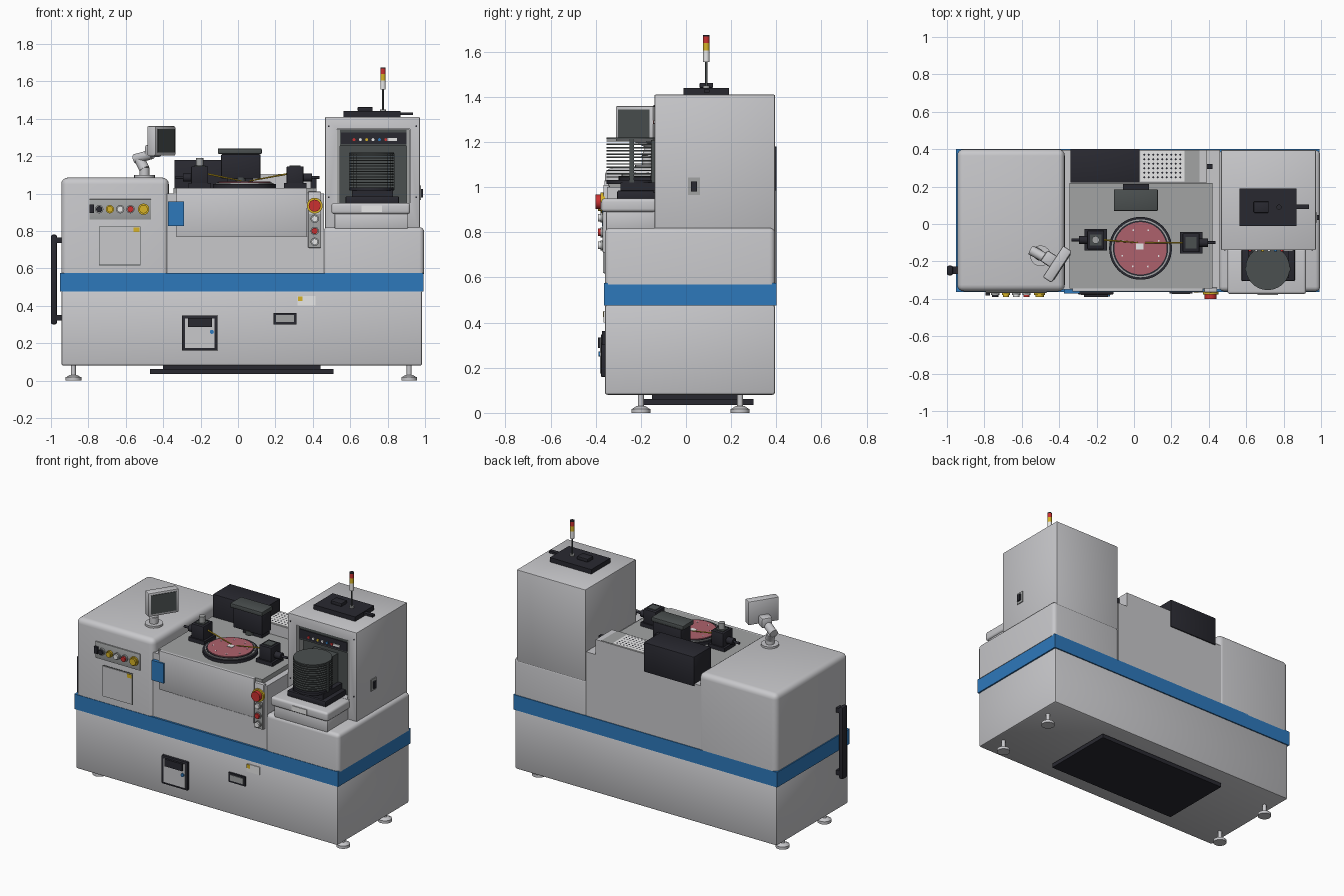
import bpy, bmesh, math
from mathutils import Vector, Matrix


def mat(name, rgb):
    m = bpy.data.materials.new(name)
    m.diffuse_color = (*rgb, 1)
    return m


LIGHT = mat("light grey", (0.58, 0.58, 0.60))
WHITE = mat("white", (0.80, 0.80, 0.80))
MID = mat("mid grey", (0.36, 0.37, 0.37))
CHAR = mat("charcoal", (0.070, 0.080, 0.080))
BLACK = mat("near black", (0.022, 0.022, 0.030))
BLUE = mat("blue", (0.027, 0.19, 0.50))
RED = mat("red", (0.60, 0.03, 0.03))
YELLOW = mat("yellow", (0.68, 0.45, 0.02))
PINK = mat("wafer pink", (0.42, 0.12, 0.15))


def finish(bm, name, m, smooth=False):
    me = bpy.data.meshes.new(name)
    bm.to_mesh(me)
    bm.free()
    me.materials.append(m)
    ob = bpy.data.objects.new(name, me)
    bpy.context.collection.objects.link(ob)
    if smooth:
        bpy.ops.object.select_all(action='DESELECT')
        ob.select_set(True)
        bpy.context.view_layer.objects.active = ob
        bpy.ops.object.shade_smooth_by_angle(angle=math.radians(35))
    return ob


def box(name, x, y, z, m, r=0, keep_bottom=False):
    """Box from (min, max) pairs, with optional rounded edges."""
    bm = bmesh.new()
    bmesh.ops.create_cube(bm, size=1)
    for v in bm.verts:
        v.co = [p[0] if c < 0 else p[1] for c, p in zip(v.co, (x, y, z))]
    if r:
        edges = [e for e in bm.edges
                 if not keep_bottom or any(v.co.z > z[0] + 1e-5 for v in e.verts)]
        bmesh.ops.bevel(bm, geom=edges, offset=r, segments=4 if r > 0.012 else 2,
                        profile=0.5, affect='EDGES')
    return finish(bm, name, m, bool(r))


def rod(name, a, b, r, m, r2=None, n=24):
    """Cylinder or cone between two points."""
    a, b = Vector(a), Vector(b)
    bm = bmesh.new()
    rot = (b - a).to_track_quat('Z', 'Y').to_matrix().to_4x4()
    bmesh.ops.create_cone(bm, cap_ends=True, segments=n, radius1=r,
                          radius2=r if r2 is None else r2, depth=(b - a).length,
                          matrix=Matrix.Translation((a + b) / 2) @ rot)
    return finish(bm, name, m, True)


def button(name, x, z, r, m, y=-0.368, d=0.022):
    rod(name + "_collar", (x, y, z), (x, y - d * 0.5, z), r, MID if m != YELLOW else YELLOW)
    rod(name, (x, y - d * 0.5, z), (x, y - d, z), r * 0.75, m)


# Lower cabinet, stripe and underside
box("base_cabinet", (-0.945, 0.985), (-0.36, 0.395), (0.08, 0.48), LIGHT, 0.012)
box("blue_stripe", (-0.952, 0.992), (-0.363, 0.40), (0.475, 0.575), BLUE)
box("bottom_plate", (-0.47, 0.51), (-0.20, 0.30), (0.035, 0.062), BLACK)
box("bottom_plate_mount", (-0.40, 0.44), (-0.15, 0.25), (0.06, 0.085), BLACK)
for x in (-0.88, 0.915):
    for y in (-0.20, 0.24):
        rod("foot_stem", (x, y, 0.015), (x, y, 0.085), 0.013, LIGHT)
        rod("foot_pad", (x, y, 0), (x, y, 0.018), 0.042, LIGHT)
        rod("foot_cone", (x, y, 0.018), (x, y, 0.03), 0.038, LIGHT, 0.02)

# Upper housings
box("left_housing", (-0.945, -0.37), (-0.36, 0.40), (0.57, 1.085), LIGHT, 0.035, True)
box("middle_housing", (-0.40, 0.46), (-0.35, 0.395), (0.57, 1.0), LIGHT)
box("right_housing", (0.455, 0.995), (-0.36, 0.395), (0.57, 0.82), LIGHT, 0.025, True)
box("front_panel", (-0.33, 0.37), (-0.362, -0.34), (0.77, 1.03), LIGHT, 0.005)
box("front_panel_lip", (-0.235, 0.365), (-0.356, -0.34), (0.73, 0.768), LIGHT)
box("deck", (-0.345, 0.42), (-0.345, 0.22), (0.99, 1.03), MID)

# Tower with a recessed load bay
tower = box("tower", (0.465, 0.972), (-0.14, 0.395), (0.80, 1.41), LIGHT, 0.006)
cutter = box("bay_cutter", (0.528, 0.92), (-0.2, -0.08), (0.95, 1.345), CHAR)
cutter.hide_render = True
cutter.hide_viewport = True
cut = tower.modifiers.new("bay", 'BOOLEAN')
cut.object = cutter
cut.operation = 'DIFFERENCE'
cut.solver = 'EXACT'
box("bay_back", (0.53, 0.918), (-0.09, -0.078), (0.95, 1.343), CHAR)
for x in (0.53, 0.902):
    box("bay_side", (x, x + 0.016), (-0.138, -0.08), (0.95, 1.343), MID)
box("bay_header", (0.53, 0.918), (-0.134, -0.08), (1.255, 1.343), CHAR)
box("bay_control_strip", (0.55, 0.90), (-0.14, -0.13), (1.265, 1.325), BLACK)
for i, m in enumerate((RED, WHITE, YELLOW, WHITE, BLUE, RED)):
    x = 0.62 + i * 0.034
    rod("bay_button", (x, -0.138, 1.288), (x, -0.146, 1.288), 0.008, m, n=12)
box("bay_label", (0.80, 0.85), (-0.145, -0.138), (1.282, 1.296), WHITE)
for x in (0.485, 0.953):
    for z in (0.98, 1.36):
        rod("tower_screw", (x, -0.139, z), (x, -0.143, z), 0.005, BLACK, n=8)

# Loading tray and wafer cassette
box("tray_support", (0.515, 0.91), (-0.355, -0.13), (0.81, 0.90), LIGHT, 0.008)
box("tray", (0.50, 0.92), (-0.375, -0.13), (0.89, 0.95), LIGHT, 0.015)
box("tray_label", (0.66, 0.77), (-0.379, -0.37), (0.90, 0.935), WHITE)
box("cassette_base", (0.575, 0.86), (-0.305, -0.09), (0.945, 0.985), BLACK, 0.006)
box("cassette_plinth", (0.61, 0.83), (-0.29, -0.09), (0.985, 1.02), BLACK)
rod("cassette_floor", (0.715, -0.235, 1.015), (0.715, -0.235, 1.032), 0.118, BLACK, n=40)
for i in range(12):
    z = 1.042 + i * 0.0145
    rod("wafer_slot", (0.715, -0.235, z), (0.715, -0.235, z + 0.006), 0.118, CHAR, n=40)
rod("cassette_lid", (0.715, -0.235, 1.212), (0.715, -0.235, 1.22), 0.118, CHAR, n=40)
for x in (0.605, 0.825):
    box("cassette_post", (x - 0.012, x + 0.012), (-0.25, -0.23), (1.02, 1.215), CHAR)
box("cassette_back", (0.63, 0.80), (-0.155, -0.09), (1.02, 1.21), CHAR)

# Tower side switch, lid unit and signal light
box("side_switch_plate", (0.965, 0.978), (0.008, 0.062), (0.965, 1.042), MID)
box("side_switch", (0.97, 0.988), (0.022, 0.048), (0.98, 1.025), BLACK)
box("lid_unit", (0.565, 0.87), (-0.01, 0.19), (1.41, 1.44), BLACK)
box("lid_block", (0.64, 0.72), (0.06, 0.12), (1.44, 1.462), BLACK, 0.004)
rod("lid_knob", (0.775, 0.09, 1.44), (0.775, 0.09, 1.45), 0.015, MID)
box("lid_stub", (0.86, 0.935), (0.08, 0.105), (1.42, 1.434), BLACK)
rod("signal_pole", (0.775, 0.09, 1.44), (0.775, 0.09, 1.56), 0.005, CHAR, n=12)
for m, z0, z1 in ((WHITE, 1.555, 1.605), (YELLOW, 1.605, 1.64),
                  (RED, 1.64, 1.668), (BLACK, 1.668, 1.675)):
    rod("signal_light", (0.775, 0.09, z0), (0.775, 0.09, z1), 0.014, m)

# Rear units on the deck
box("rear_black_unit", (-0.34, 0.03), (0.222, 0.402), (0.985, 1.18), BLACK, 0.003)
box("rear_vent_unit", (0.03, 0.39), (0.222, 0.395), (0.985, 1.10), LIGHT)
box("vent_plate", (0.035, 0.27), (0.23, 0.39), (1.098, 1.104), WHITE)
box("rear_side_plate", (0.27, 0.35), (0.224, 0.392), (1.098, 1.103), MID)
box("rear_clip", (0.39, 0.42), (0.295, 0.32), (1.03, 1.09), BLACK)
bm = bmesh.new()
for i in range(9):
    for j in range(6):
        bmesh.ops.create_circle(bm, cap_ends=True, radius=0.006, segments=8,
                                matrix=Matrix.Translation((0.055 + i * 0.024, 0.25 + j * 0.024, 1.1055)))
finish(bm, "vent_holes", BLACK)

# Chuck with wafer
c = (0.035, -0.13)
rod("chuck_ring", (*c, 1.03), (*c, 1.05), 0.168, BLACK, n=48)
rod("chuck_rim", (*c, 1.05), (*c, 1.056), 0.155, MID, n=48)
rod("chuck_inner", (*c, 1.05), (*c, 1.058), 0.148, BLACK, n=48)
rod("wafer", (*c, 1.05), (*c, 1.063), 0.14, PINK, n=48)
for i in range(8):
    a = math.radians(22 + i * 45)
    x, y = c[0] + 0.105 * math.cos(a), c[1] + 0.105 * math.sin(a)
    rod("wafer_mark", (x, y, 1.062), (x, y, 1.065), 0.005, WHITE, n=8)
box("wafer_die", (0.012, 0.05), (-0.135, -0.105), (1.062, 1.066), WHITE)

# Microscope head on its column
box("scope_column", (-0.06, 0.08), (0.14, 0.215), (1.03, 1.15), BLACK)
box("scope_body", (-0.09, 0.12), (0.08, 0.18), (1.08, 1.21), BLACK, 0.004)
box("scope_cap", (-0.108, 0.127), (0.07, 0.185), (1.212, 1.24), CHAR, 0.004)
rod("scope_lens", (0.015, 0.10, 1.055), (0.015, 0.10, 1.085), 0.025, CHAR)

# Probe manipulators with needles
for x, y, s in ((-0.205, -0.085, 1), (0.305, -0.10, -1)):
    box("probe_foot", (x - 0.06, x + 0.06), (y - 0.058, y + 0.058), (1.03, 1.055), BLACK)
    box("probe_body", (x - 0.045, x + 0.045), (y - 0.05, y + 0.05), (1.05, 1.145), BLACK, 0.004)
    box("probe_cap", (x - 0.03, x + 0.03), (y - 0.03, y + 0.03), (1.14, 1.15), CHAR)
    rod("probe_side_knob", (x - s * 0.04, y, 1.085), (x - s * 0.09, y, 1.085), 0.022, BLACK)
    rod("probe_pin", (x - s * 0.09, y, 1.085), (x - s * 0.13, y, 1.085), 0.008, BLACK)
    rod("probe_needle", (x + s * 0.04, y, 1.105), (0.04 - s * 0.02, -0.10, 1.067), 0.005, YELLOW, 0.003, 8)
rod("probe_top_knob", (-0.205, -0.085, 1.15), (-0.205, -0.085, 1.19), 0.02, MID)

# Swivel monitor: plates built flat, then turned to face front right
turn = Matrix.Translation((-0.41, -0.215, 1.28)) @ Matrix.Rotation(math.radians(57), 4, 'Z')
for ob in (box("monitor_case", (-0.1, 0.1), (-0.028, 0.028), (-0.078, 0.08), LIGHT, 0.008),
           box("monitor_screen", (-0.083, 0.083), (-0.032, -0.024), (-0.06, 0.065), CHAR),
           box("monitor_bracket", (-0.035, 0.035), (0.02, 0.085), (-0.085, -0.02), LIGHT, 0.01)):
    ob.data.transform(turn)
rod("monitor_base", (-0.50, -0.17, 1.08), (-0.50, -0.17, 1.098), 0.055, LIGHT)
rod("monitor_neck", (-0.50, -0.17, 1.098), (-0.50, -0.17, 1.14), 0.026, LIGHT)
rod("monitor_arm", (-0.50, -0.17, 1.13), (-0.525, -0.15, 1.18), 0.028, LIGHT)
rod("monitor_joint", (-0.55, -0.14, 1.185), (-0.46, -0.19, 1.21), 0.026, LIGHT)

# Left control strip and access door
box("control_strip", (-0.795, -0.465), (-0.368, -0.35), (0.86, 0.97), MID, 0.003)
box("key_switch", (-0.795, -0.77), (-0.382, -0.36), (0.895, 0.94), BLACK)
for x, r, m in ((-0.742, 0.022, BLACK), (-0.685, 0.022, YELLOW), (-0.63, 0.022, WHITE),
                (-0.575, 0.022, RED), (-0.505, 0.03, YELLOW)):
    button("control_button", x, 0.916, r, m)
box("access_door_gap", (-0.744, -0.521), (-0.362, -0.35), (0.616, 0.824), CHAR)
box("access_door", (-0.74, -0.525), (-0.367, -0.35), (0.62, 0.82), LIGHT)
box("door_tag", (-0.558, -0.527), (-0.37, -0.36), (0.793, 0.818), YELLOW)
box("blue_plate", (-0.375, -0.288), (-0.372, -0.35), (0.825, 0.957), BLUE)

# Emergency stop column
box("stop_column", (0.375, 0.445), (-0.366, -0.34), (0.71, 1.01), LIGHT, 0.004)
box("stop_plate", (0.38, 0.44), (-0.37, -0.36), (0.712, 0.89), MID)
rod("stop_ring", (0.41, -0.36, 0.935), (0.41, -0.378, 0.935), 0.042, YELLOW)
rod("stop_button", (0.41, -0.378, 0.935), (0.41, -0.402, 0.935), 0.032, RED)
for z, m in ((0.865, WHITE), (0.80, RED), (0.742, WHITE)):
    button("stop_column_button", 0.41, z, 0.022, m)

# Lower front fittings
box("hatch_frame", (-0.30, -0.11), (-0.376, -0.35), (0.16, 0.348), BLACK, 0.003)
box("hatch_door", (-0.284, -0.125), (-0.38, -0.37), (0.175, 0.332), LIGHT)
box("hatch_handle", (-0.268, -0.14), (-0.39, -0.375), (0.287, 0.335), BLACK)
rod("hatch_lock", (-0.14, -0.378, 0.26), (-0.14, -0.388, 0.26), 0.011, BLUE)
box("meter_frame", (0.19, 0.312), (-0.372, -0.35), (0.30, 0.362), BLACK)
box("meter_window", (0.203, 0.30), (-0.375, -0.365), (0.312, 0.35), MID)
box("label_plate", (0.318, 0.415), (-0.365, -0.355), (0.40, 0.452), WHITE)
box("label_tag", (0.32, 0.345), (-0.368, -0.36), (0.425, 0.45), YELLOW)

# Left side grab bar
box("grab_bar", (-1.0, -0.968), (-0.275, -0.222), (0.30, 0.78), BLACK, 0.01)
for z in (0.32, 0.735):
    box("grab_bar_mount", (-0.975, -0.94), (-0.268, -0.228), (z, z + 0.03), BLACK)
